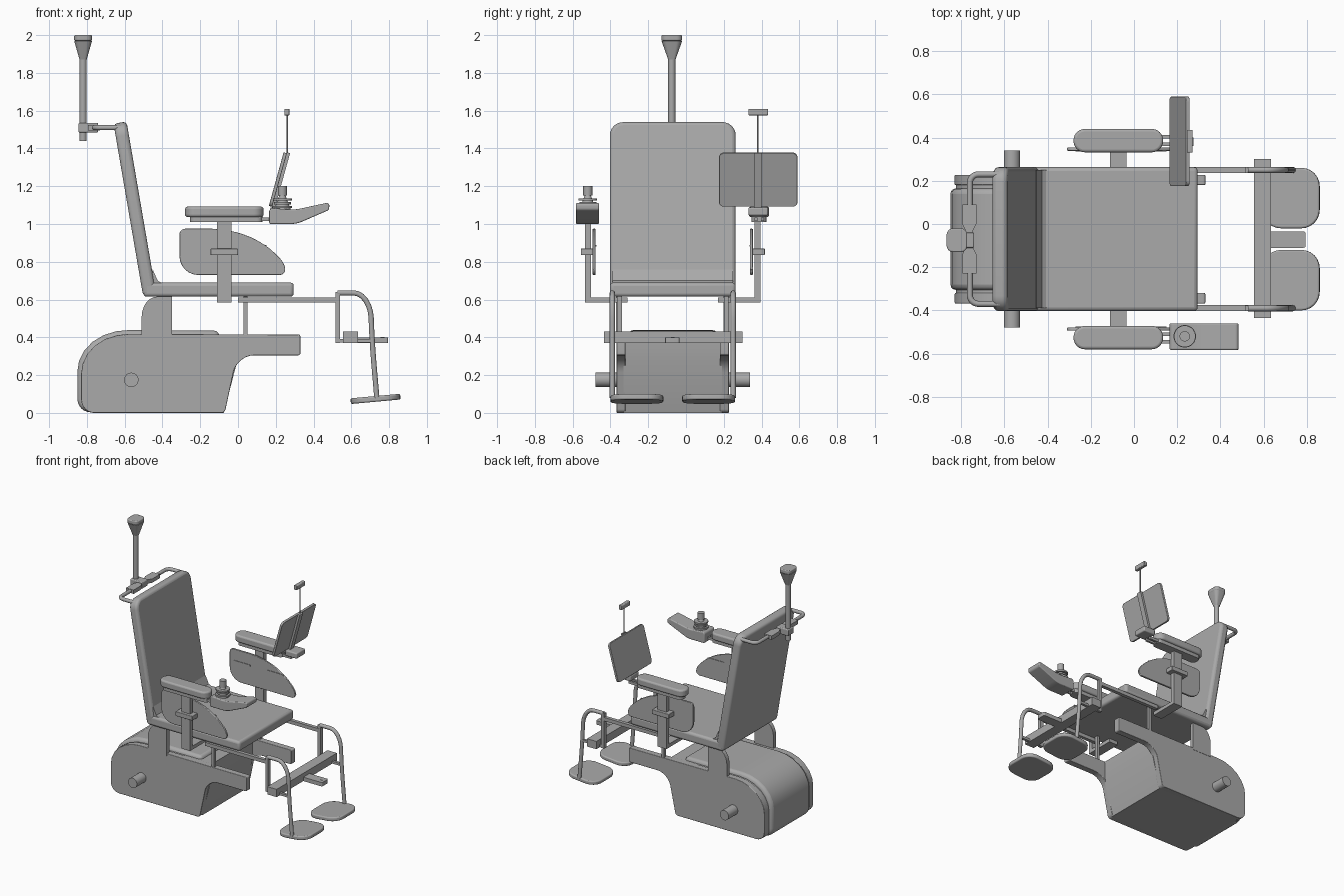
import bpy, bmesh
from math import pi
from mathutils import Vector

cube = bpy.data.objects.get("Cube")
if cube:
    bpy.data.objects.remove(cube, do_unlink=True)

grey = bpy.data.materials.new("plain grey")
grey.use_nodes = True
colour = (0.4, 0.4, 0.4, 1)
grey.diffuse_color = colour
grey.node_tree.nodes["Principled BSDF"].inputs["Base Color"].default_value = colour

MID = -0.07  # the chair's own centre line in y


def finish(ob, bevel=0.0):
    ob.data.materials.append(grey)
    bpy.context.view_layer.objects.active = ob
    for o in bpy.context.selected_objects:
        o.select_set(False)
    ob.select_set(True)
    if bevel:
        m = ob.modifiers.new("soft edges", 'BEVEL')
        m.width, m.segments, m.limit_method, m.angle_limit = bevel, 3, 'ANGLE', 0.7
    bpy.ops.object.shade_smooth_by_angle(angle=0.6)
    return ob


def rounded(pts, closed=True, n=6):
    """Round each corner given as (a, b, radius)."""
    out = []
    for i, p in enumerate(pts):
        r = p[2] if len(p) > 2 else 0
        v = Vector(p[:2])
        if not r or (not closed and i in (0, len(pts) - 1)):
            out.append(v)
            continue
        before = Vector(pts[i - 1][:2]) - v
        after = Vector(pts[(i + 1) % len(pts)][:2]) - v
        a = v + before.normalized() * min(r, before.length * 0.5)
        b = v + after.normalized() * min(r, after.length * 0.5)
        for k in range(n + 1):
            t = k / n
            w = 0.8284 * t * (1 - t) * 1.7071  # weight that gives a round arc
            d = (1 - t) ** 2 + w + t * t
            out.append((a * (1 - t) ** 2 + v * w + b * t * t) / d)
    return out


def prism(name, pts, axis, lo, hi, bevel=0.0):
    """Extrude an outline along x, y or z between lo and hi."""
    place = {'x': lambda p, h: (h, p[0], p[1]),
             'y': lambda p, h: (p[0], h, p[1]),
             'z': lambda p, h: (p[0], p[1], h)}[axis]
    outline = rounded(pts)
    bm = bmesh.new()
    rings = [[bm.verts.new(place(p, h)) for p in outline] for h in (lo, hi)]
    n = len(outline)
    for ring in rings:
        bm.faces.new(ring)
    for i in range(n):
        j = (i + 1) % n
        bm.faces.new((rings[0][i], rings[0][j], rings[1][j], rings[1][i]))
    bmesh.ops.recalc_face_normals(bm, faces=bm.faces)
    me = bpy.data.meshes.new(name)
    bm.to_mesh(me)
    bm.free()
    ob = bpy.data.objects.new(name, me)
    bpy.context.collection.objects.link(ob)
    return finish(ob, bevel)


def rect(a0, a1, b0, b1, r=0):
    return [(a0, b0, r), (a1, b0, r), (a1, b1, r), (a0, b1, r)]


def box(name, x, y, z, bevel=0.0):
    return prism(name, rect(*x, *y), 'z', *z, bevel)


def rod(name, at, r, length, rot=(0, 0, 0), top=None, sides=32):
    bpy.ops.mesh.primitive_cone_add(vertices=sides, radius1=r, radius2=r if top is None else top,
                                    depth=length, location=at, rotation=rot)
    ob = bpy.context.object
    ob.name = name
    return finish(ob)


def tube(name, points, r):
    cu = bpy.data.curves.new(name, 'CURVE')
    cu.dimensions, cu.bevel_depth, cu.bevel_resolution, cu.use_fill_caps = '3D', r, 3, True
    sp = cu.splines.new('POLY')
    sp.points.add(len(points) - 1)
    for q, p in zip(sp.points, points):
        q.co = (*p, 1)
    ob = bpy.data.objects.new(name, cu)
    bpy.context.collection.objects.link(ob)
    cu.materials.append(grey)
    return ob


# Drive base: core, raised rear housing and axle
shell = [(-0.82, 0, 0.06), (-0.07, 0, 0.01), (0.0, 0.27), (0.03, 0.415), (-0.6, 0.415, 0.2), (-0.82, 0.38, 0.2)]
prism("base_core", [(-0.825, 0, 0.06), (-0.075, 0), (-0.005, 0.27), (0.0, 0.412),
                    (-0.825, 0.412, 0.25)], 'y', MID - 0.26, MID + 0.26)
prism("rear_housing", [(-0.85, 0.003, 0.07), (-0.3, 0.003), (-0.1, 0.4), (-0.1, 0.435),
                       (-0.85, 0.44, 0.27)], 'y', MID - 0.235, MID + 0.235, 0.025)
rod("axle", (-0.565, MID, 0.175), 0.038, 0.82, (pi / 2, 0, 0))

# Seat and backrest
box("seat", (-0.5, 0.295), (MID - 0.333, MID + 0.333), (0.615, 0.69), 0.018)
back = prism("backrest", [(MID - 0.333, 0, 0.02), (MID + 0.333, 0, 0.02),
                          (MID + 0.333, 0.925, 0.07), (MID - 0.333, 0.925, 0.07)],
             'x', -0.035, 0.035, 0.02)
back.location = (-0.468, 0, 0.625)
back.rotation_euler = (0, -0.17, 0)
prism("seat_crease", [(-0.46, 0.68), (-0.39, 0.68), (-0.425, 0.7), (-0.452, 0.76)],
      'y', MID - 0.32, MID + 0.32)

for s, side in ((1, "left"), (-1, "right")):
    def span(a, b):
        return sorted((MID + s * a, MID + s * b))

    # Side panel with forward arm, and seat support
    prism(side + "_panel", [(-0.83, 0, 0.07), (-0.07, 0, 0.02), (-0.005, 0.305, 0.09),
                            (0.33, 0.305, 0.01), (0.33, 0.415, 0.01), (-0.83, 0.418, 0.25)],
          'y', *span(0.25, 0.298), 0.004)
    prism(side + "_seat_support", [(-0.51, 0.4), (-0.35, 0.4), (-0.35, 0.615),
                                   (-0.51, 0.615, 0.16)], 'y', *span(0.268, 0.3))
    box(side + "_seat_post", (0.03, 0.05), span(0.27, 0.295), (0.4, 0.615))

    # Leg frame and footplate
    y = MID + s * 0.32
    box(side + "_leg_rail", (0.0, 0.53), span(0.306, 0.333), (0.585, 0.612))
    box(side + "_leg_upright", (0.515, 0.54), span(0.307, 0.333), (0.37, 0.64))
    leg = rounded([(0.527, 0.635), (0.7, 0.635, 0.17), (0.71, 0.37, 0.1), (0.735, 0.08)], False)
    tube(side + "_leg_tube", [(p.x, y, p.y) for p in leg], 0.0145)
    box(side + "_leg_bracket", (0.515, 0.71), span(0.31, 0.33), (0.372, 0.39))
    lo, hi = span(0.05, 0.33)
    plate = prism(side + "_footplate", rect(-0.132, 0.132, lo, hi, 0.085), 'z', -0.015, 0.015, 0.008)
    plate.location = (0.728, 0, 0.074)
    plate.rotation_euler = (0, -0.09, 0)

    # Armrest, post and side guard
    lo, hi = span(0.402, 0.51)
    prism(side + "_arm_pad", rect(-0.28, 0.135, lo, hi, 0.052), 'z', 1.037, 1.092, 0.012)
    prism(side + "_arm_plate", rect(-0.255, 0.13, lo + 0.015, hi - 0.015, 0.03), 'z', 1.01, 1.04)
    box(side + "_arm_post", (-0.11, -0.035), span(0.432, 0.465), (0.585, 1.015))
    box(side + "_arm_crossbar", (-0.11, -0.035), span(0.24, 0.465), (0.585, 0.612))
    box(side + "_arm_collar", (-0.145, 0.0), span(0.418, 0.487), (0.835, 0.87), 0.004)
    prism(side + "_guard", [(-0.31, 0.975, 0.03), (-0.06, 0.975, 0.08), (0.13, 0.91, 0.09),
                            (0.25, 0.79, 0.04), (0.25, 0.73, 0.03), (-0.31, 0.73, 0.1)],
          'y', *span(0.409, 0.424), 0.004)
    for x in (-0.2, 0.08):
        box(side + "_guard_rib", (x - 0.07, x + 0.07), span(0.405, 0.41), (0.88, 0.89))
    for d in (0.44, 0.475):
        box(side + "_arm_link", (0.1, 0.2), span(d - 0.008, d + 0.008), (1.015, 1.035))

# Footrest crossbar and tongue
box("leg_crossbar", (0.555, 0.635), (-0.435, 0.3), (0.37, 0.43))
prism("tongue", [(0.6, -0.11), (0.795, -0.11, 0.01), (0.795, -0.035, 0.01), (0.6, -0.035)],
      'z', 0.37, 0.4)
rod("tongue_pin", (0.765, -0.07, 0.4), 0.01, 0.006)

# Joystick controller on the right armrest
prism("controller", [(0.165, 1.0, 0.01), (0.31, 1.0, 0.03), (0.482, 1.074, 0.01),
                     (0.485, 1.115, 0.02), (0.3, 1.075, 0.03), (0.165, 1.085, 0.02)],
      'y', -0.583, -0.46, 0.006)
for z, r in ((1.09, 0.052), (1.11, 0.045), (1.13, 0.05)):
    rod("joystick_ring", (0.235, -0.52, z), r, 0.012)
rod("joystick_boot", (0.235, -0.52, 1.115), 0.045, 0.08, top=0.015)
rod("joystick_knob", (0.235, -0.52, 1.175), 0.024, 0.05)

# Tablet on the left armrest with mast and sensor bar
box("tablet_mount", (0.17, 0.27), (0.33, 0.435), (1.045, 1.088), 0.008)
tablet = prism("tablet", rect(0.175, 0.59, -0.147, 0.147, 0.025), 'x', -0.009, 0.009, 0.003)
stand = box("tablet_stand", (0.008, 0.025), (0.36, 0.4), (-0.17, 0.152))
for ob in (tablet, stand):
    ob.location = (0.211, 0, 1.235)
    ob.rotation_euler = (0, 0.27, 0)
rod("sensor_mast", (0.262, 0.38, 1.47), 0.004, 0.22, sides=12)
box("sensor_bar", (0.245, 0.272), (0.33, 0.435), (1.575, 1.61), 0.005)

# Push handle, clamp and rear mast with flared head
h = [(-0.62, MID + 0.3), (-0.76, MID + 0.3, 0.04), (-0.76, MID - 0.3, 0.04), (-0.62, MID - 0.3)]
tube("push_handle", [(p.x, p.y, 1.51) for p in rounded(h, False)], 0.014)
prism("handle_clamp", [(-0.73, -0.23), (-0.73, -0.14), (-0.745, -0.11), (-0.745, -0.03),
                       (-0.73, 0.0), (-0.73, 0.09), (-0.795, 0.09), (-0.795, 0.0),
                       (-0.78, -0.03), (-0.78, -0.11), (-0.795, -0.14), (-0.795, -0.23)],
      'z', 1.495, 1.525)
box("mast_block", (-0.845, -0.74), (-0.11, -0.04), (1.485, 1.535), 0.006)
rod("rear_mast", (-0.82, -0.075, 1.66), 0.019, 0.44)
head = prism("mast_head", rect(-0.0475, 0.0475, -0.055, 0.055, 0.03), 'z', 1.87, 1.97)
for v in head.data.vertices:
    if v.co.z < 1.9:
        v.co.x *= 0.4
        v.co.y *= 0.35
head.location = (-0.82, -0.075, 0)
cap = prism("mast_cap", rect(-0.0475, 0.0475, -0.055, 0.055, 0.03), 'z', 1.97, 2.0, 0.006)
cap.location = head.location
